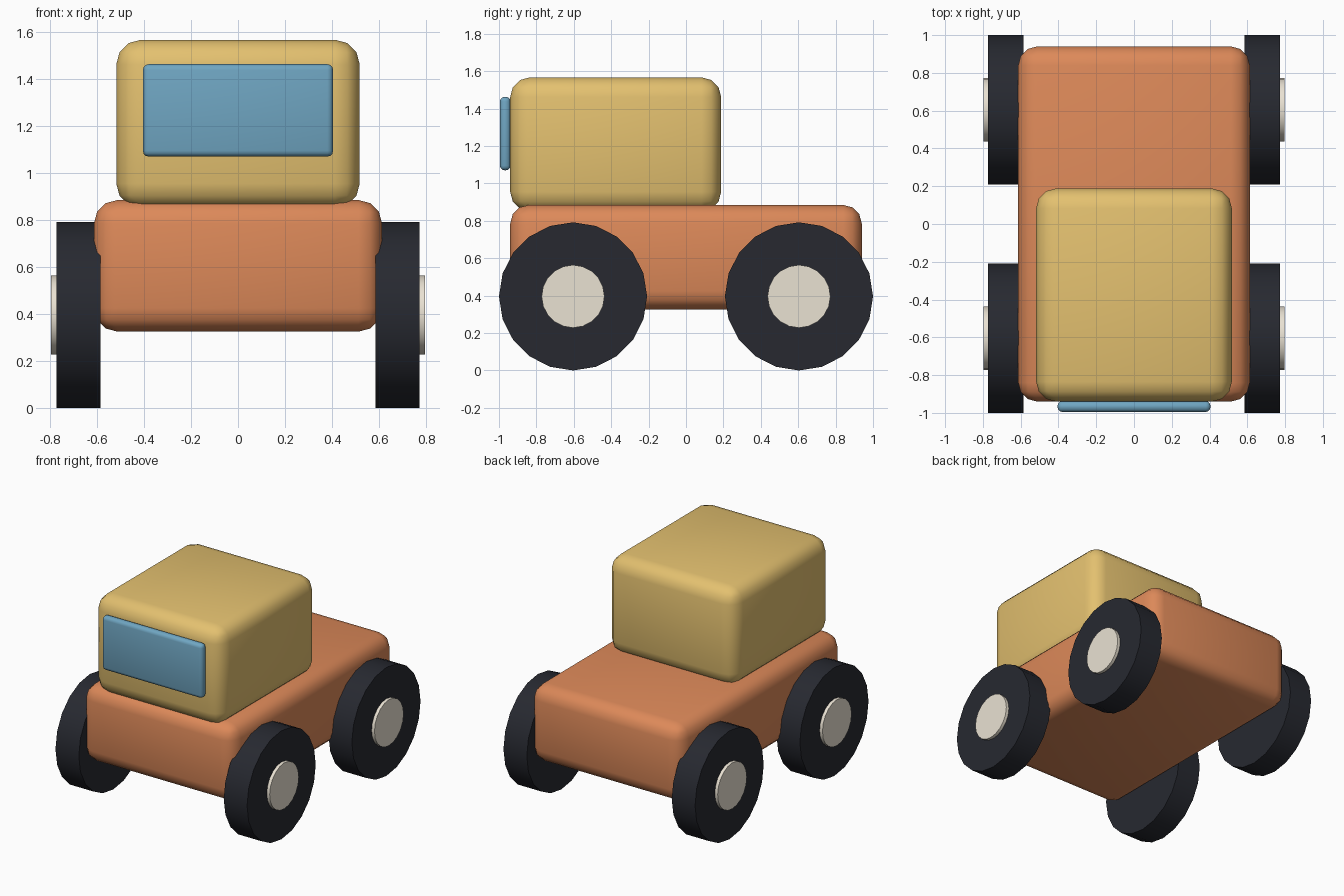
import bpy
from math import radians

if "Cube" in bpy.data.objects:
    bpy.data.objects.remove(bpy.data.objects["Cube"])


def material(name, rgb):
    mat = bpy.data.materials.new(name)
    mat.diffuse_color = (*rgb, 1)
    mat.use_nodes = True
    mat.node_tree.nodes["Principled BSDF"].inputs["Base Color"].default_value = mat.diffuse_color
    return mat


ORANGE = material("orange paint", (0.72, 0.25, 0.10))
YELLOW = material("yellow paint", (0.77, 0.53, 0.16))
BLUE = material("blue glass", (0.16, 0.38, 0.54))
BLACK = material("black rubber", (0.02, 0.022, 0.03))
CREAM = material("cream hub", (0.82, 0.76, 0.65))


def finish(obj, name, mat):
    obj.name = name
    obj.data.materials.append(mat)
    bpy.ops.object.shade_smooth_by_angle(angle=radians(35))


def rounded_box(name, lo, hi, bevel, mat):
    centre = [(a + b) / 2 for a, b in zip(lo, hi)]
    bpy.ops.mesh.primitive_cube_add(size=1, location=centre)
    obj = bpy.context.object
    obj.scale = [b - a for a, b in zip(lo, hi)]
    bpy.ops.object.transform_apply(location=False, rotation=False, scale=True)
    mod = obj.modifiers.new("round edges", 'BEVEL')
    mod.width, mod.segments = bevel, 3
    bpy.ops.object.modifier_apply(modifier=mod.name)
    finish(obj, name, mat)


def disc(name, side, y, x_in, x_out, radius, mat):
    bpy.ops.mesh.primitive_cylinder_add(
        vertices=20, radius=radius, depth=x_out - x_in,
        location=(side * (x_in + x_out) / 2, y, 0.396),
        rotation=(0, radians(90), 0))
    finish(bpy.context.object, name, mat)


# Chassis, cab and windscreen
rounded_box("body", (-0.613, -0.94, 0.325), (0.613, 0.94, 0.885), 0.1, ORANGE)
rounded_box("cab", (-0.518, -0.94, 0.85), (0.518, 0.188, 1.567), 0.105, YELLOW)
rounded_box("windscreen", (-0.405, -0.995, 1.07), (0.405, -0.938, 1.463), 0.025, BLUE)

# Four wheels with protruding hubs
for side, side_name in ((-1, "left"), (1, "right")):
    for y, end in ((-0.604, "front"), (0.604, "rear")):
        disc(f"{end}_{side_name}_wheel", side, y, 0.585, 0.773, 0.396, BLACK)
        disc(f"{end}_{side_name}_hub", side, y, 0.6, 0.796, 0.168, CREAM)
